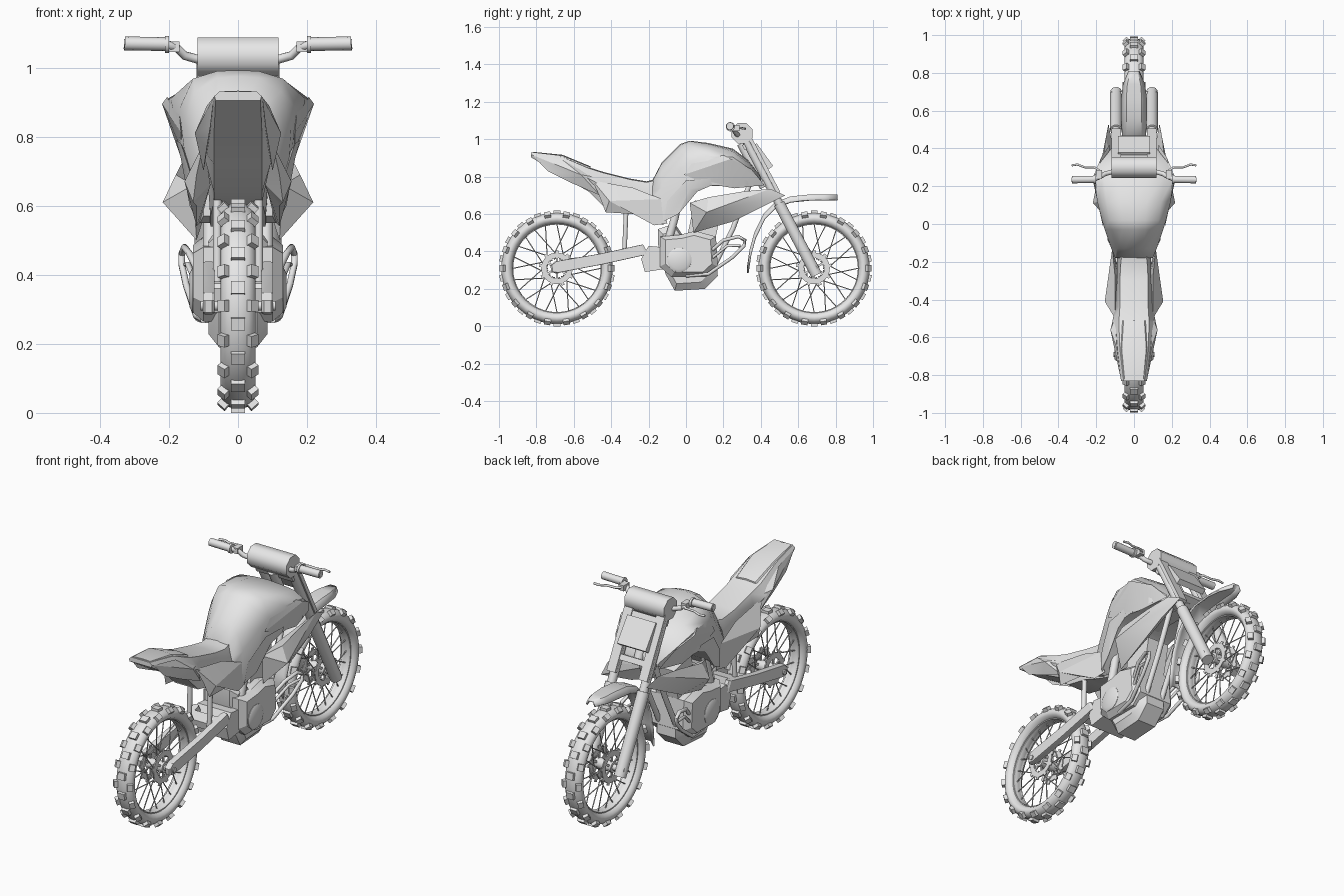
import bpy, bmesh, math
from mathutils import Matrix, Vector

if "Cube" in bpy.data.objects:
    bpy.data.objects.remove(bpy.data.objects["Cube"], do_unlink=True)

grey = bpy.data.materials.new("plain grey")
grey.use_nodes = True
grey.diffuse_color = (.8, .8, .8, 1)
grey.node_tree.nodes["Principled BSDF"].inputs["Base Color"].default_value = (.8, .8, .8, 1)


def finish(name, bm, angle=30, mirror=False, thick=0):
    """Turn a bmesh into a shaded object, optionally thickened and mirrored."""
    bmesh.ops.recalc_face_normals(bm, faces=bm.faces)
    mesh = bpy.data.meshes.new(name)
    bm.to_mesh(mesh)
    bm.free()
    ob = bpy.data.objects.new(name, mesh)
    bpy.context.collection.objects.link(ob)
    mesh.materials.append(grey)
    if thick:
        mod = ob.modifiers.new("thickness", 'SOLIDIFY')
        mod.thickness = thick
        mod.offset = 0
    if mirror:
        ob.modifiers.new("other side", 'MIRROR').use_mirror_merge = False
    bpy.ops.object.select_all(action='DESELECT')
    ob.select_set(True)
    bpy.context.view_layer.objects.active = ob
    bpy.ops.object.shade_smooth_by_angle(angle=math.radians(angle))
    return ob


def skin(bm, rings, closed=True, cap=True):
    """Bridge rows of points with quads."""
    rows = [[bm.verts.new(p) for p in ring] for ring in rings]
    n = len(rows[0])
    for a, b in zip(rows, rows[1:]):
        for i in range(n if closed else n - 1):
            j = (i + 1) % n
            bm.faces.new((a[i], a[j], b[j], b[i]))
    if cap:
        bm.faces.new(rows[0])
        bm.faces.new(rows[-1])


def add_tube(bm, pts, r, sides=8):
    pts = [Vector(p) for p in pts]
    rings = []
    for i, p in enumerate(pts):
        d = (pts[min(i + 1, len(pts) - 1)] - pts[max(i - 1, 0)]).normalized()
        ref = Vector((0, 0, 1)) if abs(d.x) > .7 else Vector((1, 0, 0))
        u = d.cross(ref).normalized()
        v = d.cross(u)
        turns = [math.tau * (k + .5) / sides for k in range(sides)]
        rings.append([p + r * (u * math.cos(t) + v * math.sin(t)) for t in turns])
    skin(bm, rings)


def tube(name, pts, r, sides=10, mirror=False):
    bm = bmesh.new()
    add_tube(bm, pts, r, sides)
    return finish(name, bm, 46, mirror)


def box(name, centre, size, tilt=0, mirror=False):
    bm = bmesh.new()
    m = Matrix.Translation(centre) @ Matrix.Rotation(math.radians(tilt), 4, 'X') @ Matrix.Diagonal((*size, 1))
    bmesh.ops.create_cube(bm, size=1, matrix=m)
    return finish(name, bm, mirror=mirror)


def body(name, stations, angle=40):
    """Loft of symmetric sections: y, top height, then half-section (x, z) pairs."""
    bm, rings = bmesh.new(), []
    for y, top, *half in stations:
        left = [(x, y, z) for x, z in half]
        rings.append([(0, y, top)] + left + [(-x, y, z) for x, y, z in reversed(left)])
    skin(bm, rings)
    return finish(name, bm, angle)


def panel(name, peak, inner, outline):
    """Creased solid side panel: fans from its outermost and innermost points, on both sides."""
    bm = bmesh.new()
    rim = [bm.verts.new(p) for p in outline]
    for hub in (bm.verts.new(peak), bm.verts.new(inner)):
        for a, b in zip(rim, rim[1:] + rim[:1]):
            bm.faces.new((hub, a, b))
    return finish(name, bm, 20, True)


def prism(name, outline, layers, mirror=False):
    """Side outline (y, z) carried across the width; layers are (x, scale)."""
    cy = sum(p[0] for p in outline) / len(outline)
    cz = sum(p[1] for p in outline) / len(outline)
    bm = bmesh.new()
    skin(bm, [[(x, cy + (y - cy) * s, cz + (z - cz) * s) for y, z in outline] for x, s in layers])
    return finish(name, bm, mirror=mirror)


def lathe(name, profile, y, z, steps=48, mirror=False):
    """Turn a closed (x, radius) profile round the wheel axis."""
    bm = bmesh.new()
    rings = []
    for k in range(steps + 1):
        t = math.tau * k / steps
        rings.append([(x, y + r * math.cos(t), z + r * math.sin(t)) for x, r in profile])
    skin(bm, rings, cap=False)
    bmesh.ops.remove_doubles(bm, verts=bm.verts, dist=.00001)
    return finish(name, bm, 40, mirror)


# Wheels: tyre with knobs, rim, hub, toothed discs and laced spokes
def wheel(label, y, z=.31):
    circle = [math.tau * k / 14 for k in range(14)]
    lathe(label + "_tyre", [(.05 * math.cos(t), .266 + .033 * math.sin(t)) for t in circle], y, z)
    lathe(label + "_rim", [(-.028, .245), (-.026, .234), (0, .236), (.026, .234), (.028, .245)], y, z)
    lathe(label + "_hub", [(-.05, .001), (-.05, .028), (.05, .028), (.05, .001)], y, z, 20)
    lathe(label + "_disc", [(.034, .055), (.034, .084), (.04, .084), (.04, .055)], y, z, 32, True)
    axle = Matrix.Translation((0, y, z))
    knobs, teeth, spokes = bmesh.new(), bmesh.new(), bmesh.new()
    count = 18
    for k in range(count):
        turn = axle @ Matrix.Rotation(math.tau * k / count, 4, 'X')
        half = axle @ Matrix.Rotation(math.tau * (k + .5) / count, 4, 'X')
        bmesh.ops.create_cube(knobs, matrix=turn @ Matrix.Translation((0, 0, .298)) @ Matrix.Diagonal((.04, .036, .024, 1)))
        for side in (-1, 1):
            lean = Matrix.Translation((side * .04, 0, .287)) @ Matrix.Rotation(side * .75, 4, 'Y')
            bmesh.ops.create_cube(knobs, matrix=half @ lean @ Matrix.Diagonal((.028, .034, .028, 1)))
            if k % 2 == 0:
                bmesh.ops.create_cube(teeth, matrix=turn @ Matrix.Translation((side * .037, 0, .089)) @ Matrix.Diagonal((.006, .018, .014, 1)))
            if k % 3 == 0:
                bmesh.ops.create_cube(teeth, matrix=turn @ Matrix.Translation((side * .037, 0, .042)) @ Matrix.Diagonal((.006, .012, .04, 1)))
    for k in range(24):
        t = math.tau * k / 24
        lean = t + (1.1 if k % 2 else -1.1)
        side = .034 if k % 4 < 2 else -.034
        add_tube(spokes, [(side, y + .05 * math.cos(lean), z + .05 * math.sin(lean)),
                          (0, y + .236 * math.cos(t), z + .236 * math.sin(t))], .003, 5)
    finish(label + "_tyre_knobs", knobs)
    finish(label + "_disc_teeth", teeth)
    finish(label + "_spokes", spokes)


wheel("rear_wheel", -.69)
wheel("front_wheel", .685)

# Fuel tank and tail bodywork
body("fuel_tank", [
    (-.18, .78, (.06, .775), (.09, .72), (.1, .68), (.1, .57)),
    (-.13, .875, (.05, .87), (.09, .82), (.12, .74), (.11, .55)),
    (-.03, .975, (.06, .97), (.125, .93), (.155, .84), (.14, .63)),
    (.02, .992, (.06, .99), (.13, .968), (.17, .88), (.15, .70)),
    (.12, .98, (.07, .975), (.145, .955), (.195, .91), (.165, .75)),
    (.25, .95, (.08, .945), (.16, .935), (.212, .905), (.17, .76)),
    (.33, .89, (.08, .885), (.13, .875), (.175, .85), (.155, .755)),
    (.40, .80, (.07, .80), (.1, .79), (.12, .78), (.11, .755))], 55)
body("seat_and_tail", [
    (-.83, .93, (.055, .93), (.068, .918), (.065, .905)),
    (-.66, .91, (.075, .905), (.10, .86), (.07, .80)),
    (-.52, .85, (.08, .845), (.115, .79), (.07, .72)),
    (-.44, .825, (.075, .82), (.1, .75), (.07, .64)),
    (-.30, .79, (.075, .785), (.09, .72), (.07, .61)),
    (-.21, .775, (.07, .77), (.09, .7), (.08, .57)),
    (-.12, .80, (.06, .79), (.09, .7), (.08, .54))])
body("rear_seat_pad", [
    (-.82, .933, (.05, .931), (.06, .92)),
    (-.66, .917, (.065, .912), (.08, .89)),
    (-.51, .855, (.055, .85), (.07, .83))])

# Creased side panels
panel("tail_fin", (.125, -.56, .81), (.08, -.6, .81), [(.07, -.82, .915), (.09, -.66, .89), (.1, -.5, .80),
      (.1, -.46, .70), (.09, -.62, .77), (.08, -.74, .83)])
panel("side_panel", (.155, -.41, .67), (.08, -.3, .66), [(.1, -.5, .78), (.1, -.28, .74), (.115, -.13, .68),
      (.11, -.1, .55), (.12, -.17, .54), (.12, -.28, .60), (.13, -.43, .61), (.12, -.46, .69)])
panel("tank_wing", (.22, .24, .895), (.13, .24, .80), [(.165, -.01, .81), (.17, .03, .87), (.205, .2, .915),
      (.175, .35, .84), (.13, .42, .755), (.165, .26, .738), (.165, .1, .765)])
panel("tank_knee_strip", (.165, .02, .735), (.13, .0, .72), [(.12, -.12, .56), (.13, -.1, .67), (.165, .0, .78),
      (.18, .13, .79), (.17, .14, .755), (.155, .06, .72), (.14, -.04, .6)])
panel("lower_shroud", (.218, .11, .61), (.075, .22, .64), [(.13, .02, .66), (.18, .12, .69), (.165, .3, .72),
      (.15, .45, .735), (.135, .53, .70), (.15, .40, .635), (.15, .25, .56), (.12, .04, .50)])

# Frame and engine: a narrow sump under a wider upper case
prism("engine_sump", [(-.15, .44), (-.15, .52), (-.06, .55), (-.02, .49), (.16, .48), (.17, .27),
      (.1, .2), (-.06, .19), (-.11, .28)], [(-.085, .8), (-.055, 1), (.055, 1), (.085, .8)])
prism("engine_case", [(-.14, .32), (-.14, .48), (-.03, .49), (.05, .51), (.16, .48), (.17, .32), (.11, .265),
      (-.08, .265)], [(-.13, .8), (-.1, 1), (.1, 1), (.13, .8)])
prism("engine_rear_mount", [(-.22, .29), (-.24, .36), (-.2, .43), (-.1, .42), (-.09, .31)], [(-.1, 1), (.1, 1)])
lathe("clutch_cover", [(.08, .001), (.08, .068), (.132, .065), (.14, .05), (.14, .001)], -.035, .355, 28, True)
box("cylinder_block", (0, .10, .56), (.13, .15, .2), -12)
box("frame_spine", (0, .16, .78), (.12, .36, .06))
tube("frame_post", [(.08, -.04, .68), (.08, -.06, .58), (.08, -.1, .44)], .022, mirror=True)
tube("frame_downtube", [(.04, .34, .76), (.05, .25, .52), (.05, .14, .3)], .014, mirror=True)
tube("crash_bar", [(.1, .0, .27), (.12, .12, .28), (.15, .25, .37), (.163, .31, .43), (.163, .315, .46),
     (.155, .28, .48), (.14, .2, .46), (.11, .13, .40)], .01, 8, True)
tube("crash_bar_brace", [(.15, .29, .43), (.145, .22, .43), (.11, .12, .35)], .008, 8, True)

# Rear suspension
tube("shock_absorber", [(.06, -.33, .38), (.06, -.32, .62)], .013, mirror=True)
prism("swingarm", [(-.72, .29), (-.725, .325), (-.7, .347), (-.45, .39), (-.23, .438), (-.2, .385), (-.45, .33),
      (-.69, .285)], [(.068, .96), (.075, 1), (.095, 1), (.102, .96)], True)
box("swingarm_bridge", (0, -.3, .40), (.16, .07, .04), 12)
tube("rear_axle", [(-.108, -.69, .31), (.108, -.69, .31)], .014)


# Front fork, clamps and number plate
def on_fork(f, x=0, ahead=0):
    """Point a fraction of the way up the fork line."""
    return Vector((x, .69 - .41 * f + ahead * .88, .29 + .78 * f + ahead * .47))


tube("fork_lower", [on_fork(-.02, .095), on_fork(.1, .095), on_fork(.47, .095)], .031, 14, True)
tube("fork_upper", [on_fork(.45, .095), on_fork(.95, .095)], .023, 14, True)
tube("front_axle", [(-.12, .685, .31), (.12, .685, .31)], .016)
for part, f in (("lower_clamp", .62), ("upper_clamp", .87)):
    box(part, on_fork(f), (.22, .06, .03), 27.7)
tube("steering_stem", [on_fork(.6, 0, -.03), on_fork(.9, 0, -.03)], .025)
box("number_plate", on_fork(.77, 0, .04), (.17, .03, .15), 36)
box("fork_guard", on_fork(.72, .095, .025), (.05, .02, .34), 27.7, True)

# Front mudguard swept over and behind the wheel
bm = bmesh.new()
guard = [(.81, .70, .025), (.74, .70, .055), (.66, .70, .065), (.56, .69, .065), (.48, .66, .06),
         (.42, .6, .055), (.37, .5, .05), (.345, .41, .045), (.33, .31, .04)]
skin(bm, [[(w, y, z - .025), (w * .6, y, z), (-w * .6, y, z), (-w, y, z - .025)] for y, z, w in guard], False, False)
finish("front_mudguard", bm, 40, thick=.01)

# Handlebar with rounded pad, grips and levers
tube("handlebar", [(0, .285, 1.02), (.12, .275, 1.025), (.155, .265, 1.035), (.18, .25, 1.06),
     (.21, .237, 1.067), (.33, .235, 1.07)], .013, mirror=True)
tube("bar_pad", [(-.118, .30, 1.032), (.118, .30, 1.032)], .06, 8)
tube("grip", [(.21, .236, 1.068), (.328, .235, 1.07)], .02, 14, True)
tube("grip_collar", [(.2, .237, 1.067), (.212, .237, 1.067)], .025, 14, True)
box("lever_clamp", (.185, .262, 1.06), (.03, .05, .03), mirror=True)
tube("lever", [(.18, .28, 1.06), (.21, .30, 1.06), (.26, .3, 1.058), (.3, .315, 1.056), (.33, .31, 1.055)], .006, 8, True)
